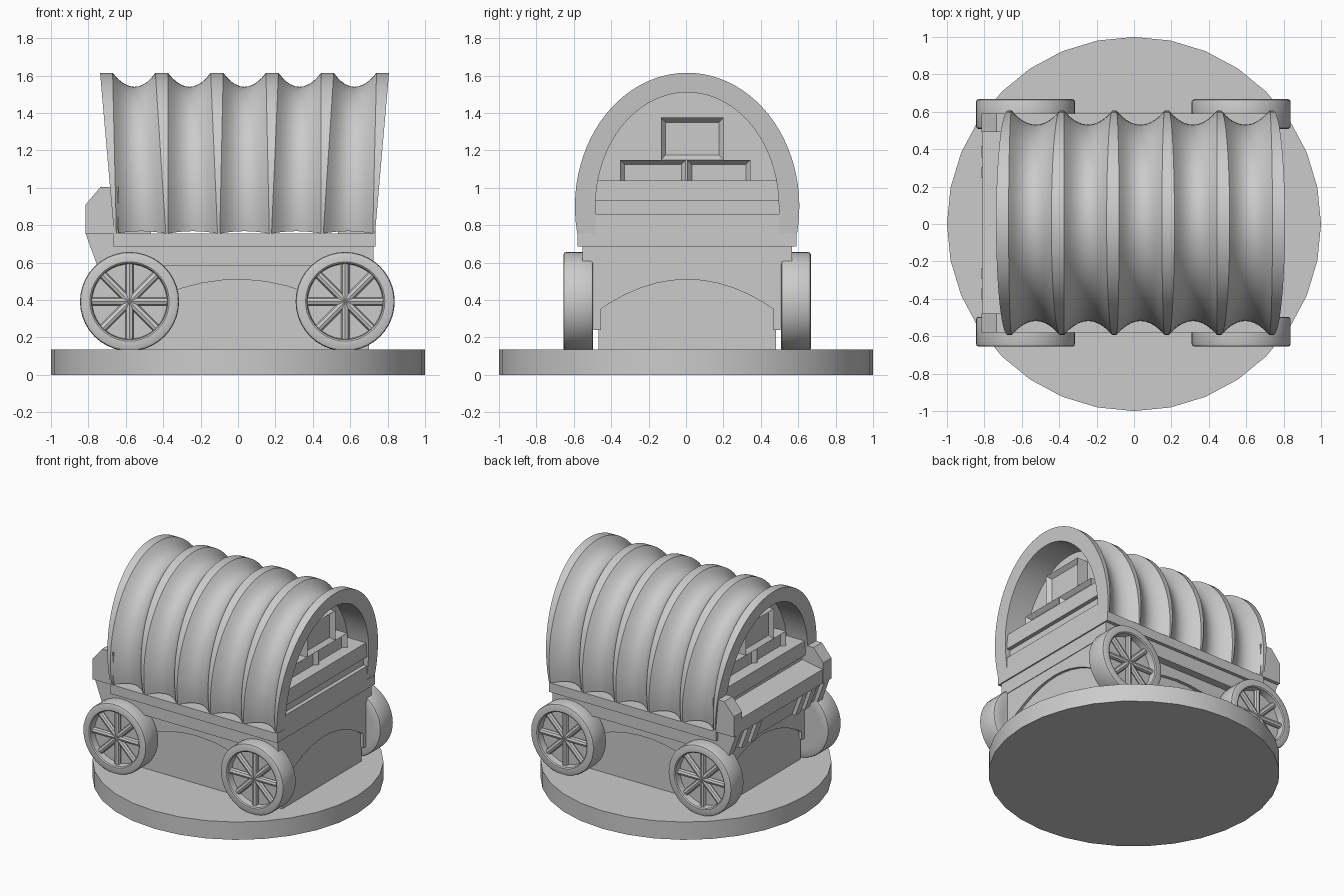
import bpy, bmesh
from math import sin, cos, pi, radians
from mathutils import Matrix

cube = bpy.data.objects.get("Cube")
if cube:
    bpy.data.objects.remove(cube, do_unlink=True)

grey = bpy.data.materials.new("plain grey")
grey.use_nodes = True
grey.diffuse_color = (0.6, 0.6, 0.6, 1)
grey.node_tree.nodes["Principled BSDF"].inputs["Base Color"].default_value = (0.6, 0.6, 0.6, 1)

MID = 0.035      # lengthwise centre of the wagon
SHIFT = 0.006    # small sideways offset of the wagon on its base


def finish(name, bm, y=SHIFT, smooth=False):
    bmesh.ops.recalc_face_normals(bm, faces=bm.faces)
    mesh = bpy.data.meshes.new(name)
    bm.to_mesh(mesh)
    bm.free()
    mesh.materials.append(grey)
    ob = bpy.data.objects.new(name, mesh)
    ob.location.y = y
    bpy.context.collection.objects.link(ob)
    if smooth:
        bpy.ops.object.select_all(action='DESELECT')
        ob.select_set(True)
        bpy.context.view_layer.objects.active = ob
        bpy.ops.object.shade_smooth_by_angle(angle=radians(32))
    return ob


def loft(bm, rings, cap=True):
    """Skin closed rings of equal length; cap both ends."""
    vs = [[bm.verts.new(p) for p in ring] for ring in rings]
    for a, b in zip(vs, vs[1:]):
        for i in range(len(a)):
            j = (i + 1) % len(a)
            bm.faces.new((a[i], a[j], b[j], b[i]))
    if cap:
        bm.faces.new(vs[0])
        bm.faces.new(vs[-1][::-1])


def prism(name, pts, lo, hi, axis):
    """Extrude an outline: xz along y, or yz along x."""
    bm = bmesh.new()
    if axis == 'y':
        rings = [[(a, d, b) for a, b in pts] for d in (lo, hi)]
    else:
        rings = [[(d, a, b) for a, b in pts] for d in (lo, hi)]
    loft(bm, rings)
    return finish(name, bm)


def box(name, x0, x1, y0, y1, z0, z1):
    return prism(name, [(x0, z0), (x1, z0), (x1, z1), (x0, z1)], y0, y1, 'y')


# Round base
bm = bmesh.new()
loft(bm, [[(cos(i * pi / 16), sin(i * pi / 16), z) for i in range(32)] for z in (0, 0.135)])
finish("base", bm, 0, True)

# Ribbed canvas cover, fanning out towards the top, with recessed ends
N = 48
A0 = -0.204      # start angle, just below the widest point


def arch(a, b, depth=0, straight=False):
    pts = []
    for i in range(N + 1):
        t = A0 + (pi - 2 * A0) * i / N
        c, s = cos(t), sin(t)
        n = ((c / a) ** 2 + (s / b) ** 2) ** 0.5
        y, z = a * c - depth * c / a / n, 0.9 + b * s - depth * s / b / n
        if straight and s < 0:
            y = a if c > 0 else -a
        pts.append((y, max(z, 0.75)))
    return pts


def half_length(z):
    return 0.6975 + 0.075 * (z - 0.755) / 0.86


def fan_ring(profile, rib, arc):
    ring = []
    for y, z in profile:
        h = half_length(z)
        w = 0.012 + 0.055 * (z - 0.755) / 0.86
        pitch = (2 * h - w) / 5
        ring.append((MID - h + rib * pitch + arc(w, pitch), y, z))
    return ring


inner = arch(0.49, 0.61, 0, True)
rings = [[(MID - 0.55, y, z) for y, z in inner],
         [(MID - half_length(z), y, z) for y, z in inner]]
STEPS = 10
for rib in range(6):
    rings.append(fan_ring(arch(0.6, 0.715), rib, lambda w, p: 0))
    rings.append(fan_ring(arch(0.6, 0.715), rib, lambda w, p: w))
    if rib < 5:
        for k in range(1, STEPS):
            f = k / STEPS
            sag = 0.075 * (1 - (2 * f - 1) ** 2)
            rings.append(fan_ring(arch(0.6, 0.715, sag), rib,
                                  lambda w, p, f=f: w + f * (p - w)))
rings += [[(MID + half_length(z), y, z) for y, z in inner],
          [(MID + 0.55, y, z) for y, z in inner]]
bm = bmesh.new()
loft(bm, rings)
finish("canvas_cover", bm, smooth=True)

# Wagon body: rail, band and lower hull
box("rail", -0.665, 0.735, -0.585, 0.585, 0.685, 0.756)
box("band", -0.655, 0.725, -0.56, 0.56, 0.585, 0.685)
box("hull", -0.63, 0.70, -0.475, 0.475, 0.13, 0.59)


def arched_skirt(lo, hi, drop):
    n = 12
    pts = []
    for i in range(n + 1):
        t = lo + (hi - lo) * i / n
        pts.append((t, 0.51 - drop * t * t))
    return pts + [(hi, 0.59), (lo, 0.59)]


for side, s in (("right", -1), ("left", 1)):
    prism("side_skirt_" + side, arched_skirt(-0.65, 0.72, 0.52),
          min(s * 0.46, s * 0.5), max(s * 0.46, s * 0.5), 'y')
for end, x in (("rear", 0.69), ("fore", -0.65)):
    prism("end_skirt_" + end, arched_skirt(-0.5, 0.5, 0.74), x, x + 0.03, 'x')


# End boards and crates, repeated at both ends
def crate(name, s, y0, y1, z0, z1):
    bm = bmesh.new()
    out = MID + s * 0.64
    ys = (y0, y1) if s > 0 else (-y1, -y0)
    loft(bm, [[(x, ys[0], z0), (x, ys[1], z0), (x, ys[1], z1), (x, ys[0], z1)]
              for x in (MID + s * 0.5, out)])
    bmesh.ops.recalc_face_normals(bm, faces=bm.faces)
    front = [f for f in bm.faces if all(abs(v.co.x - out) < 1e-5 for v in f.verts)]
    bmesh.ops.inset_region(bm, faces=front, thickness=0.035)
    for v in front[0].verts:
        v.co.x -= s * 0.03
    finish(name, bm)


for end, s in (("rear", 1), ("fore", -1)):
    for part, reach, z0, z1 in (("top_board", 0.70, 0.93, 1.04),
                                ("groove_board", 0.67, 0.86, 0.93),
                                ("low_board", 0.70, 0.69, 0.86)):
        xs = sorted((MID + s * 0.5, MID + s * reach))
        box(end + "_" + part, xs[0], xs[1], -0.49, 0.49, z0, z1)
    crate(end + "_tall_crate", s, -0.14, 0.195, 1.15, 1.375)
    crate(end + "_crate_a", s, -0.36, -0.005, 0.95, 1.15)
    crate(end + "_crate_b", s, 0.0, 0.34, 0.95, 1.15)

# Driver's seat, end blocks and sloping footboard with struts
for side, y in (("right", -0.585), ("left", 0.485)):
    prism("seat_block_" + side, [(-0.815, 0.755), (-0.815, 0.91), (-0.735, 1.005),
                                 (-0.64, 1.005), (-0.64, 0.755)], y, y + 0.1, 'y')
prism("seat_board", [(-0.81, 0.755), (-0.81, 0.86), (-0.64, 0.89), (-0.64, 0.755)],
      -0.49, 0.49, 'y')
prism("footboard", [(-0.785, 0.756), (-0.725, 0.59), (-0.64, 0.59), (-0.64, 0.756)],
      -0.56, 0.56, 'y')
for i, y in enumerate((-0.53, -0.38, -0.27, 0.27, 0.38, 0.53)):
    prism("foot_strut_%d" % i, [(-0.815, 0.756), (-0.755, 0.59), (-0.72, 0.59), (-0.78, 0.756)],
          y - 0.03, y + 0.03, 'y')

# Spoked wheels
RIM = [(0.20, -0.08), (0.25, -0.08), (0.261, -0.075), (0.265, -0.064),
       (0.265, 0.064), (0.261, 0.075), (0.25, 0.08), (0.20, 0.08)]


def wheel(name, x, s):
    bm = bmesh.new()
    sides = 40
    outline = [(0.20, -0.08)] + RIM[1:-1] + [(0.212, 0.08), (0.204, 0.074), (0.20, 0.025)]
    loft(bm, [[(r * cos(i * 2 * pi / sides), s * y, r * sin(i * 2 * pi / sides))
               for i in range(sides)] for r, y in outline])
    for k in range(4):
        turn = Matrix.Rotation(k * pi / 4, 4, 'Y') @ Matrix.Translation((0, s * 0.035, 0))
        bmesh.ops.create_cone(bm, cap_ends=True, segments=8, radius1=0.022, radius2=0.022,
                              depth=0.405, matrix=turn)
    ob = finish(name, bm, smooth=True)
    ob.location = (x, s * 0.582 + SHIFT, 0.392)


for end, x in (("fore", -0.58), ("rear", 0.573)):
    for side, s in (("right", -1), ("left", 1)):
        wheel("wheel_%s_%s" % (end, side), x, s)
